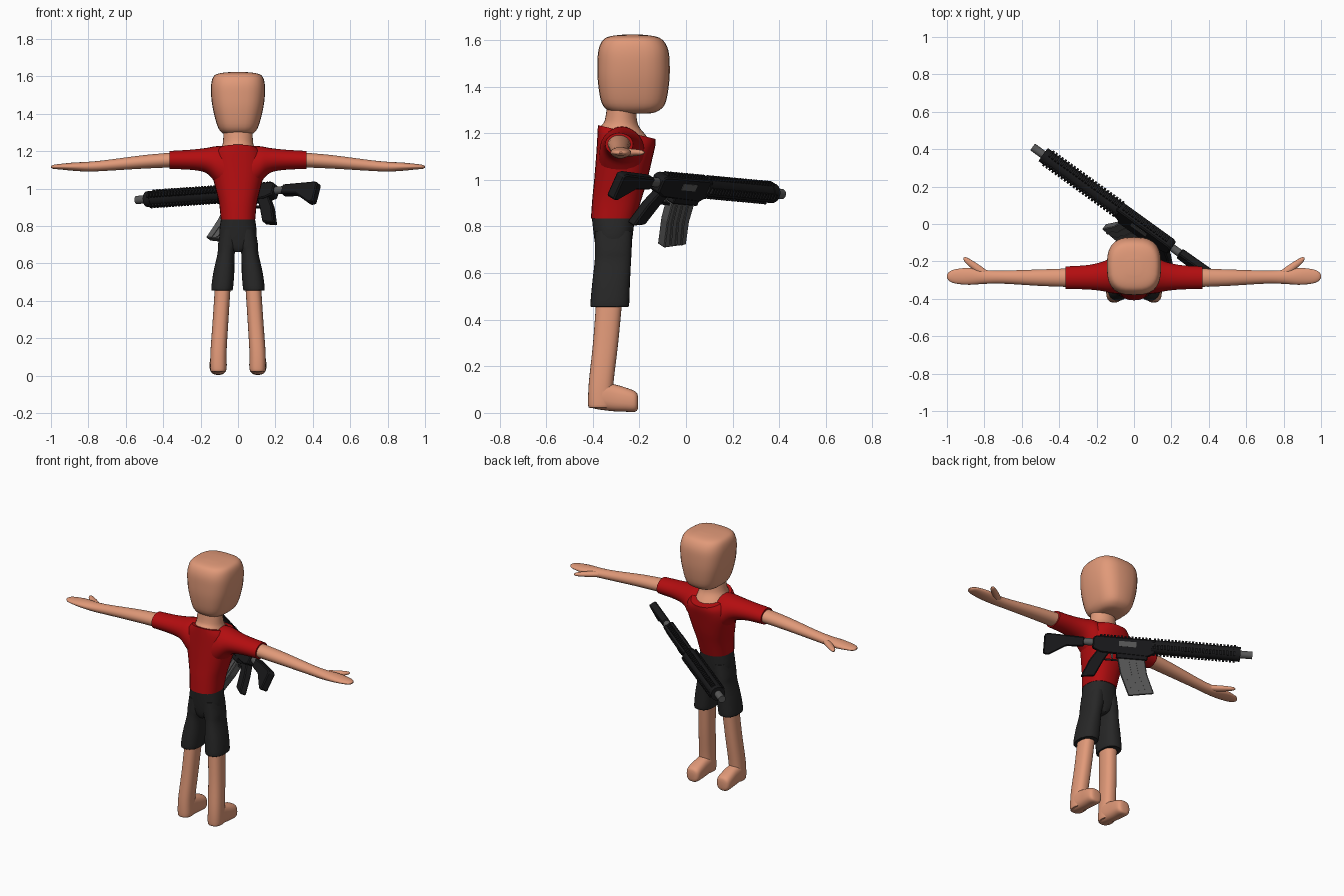
import bpy, bmesh
from math import cos, sin, pi, radians, copysign
from mathutils import Matrix, Vector

if "Cube" in bpy.data.objects:
    bpy.data.objects.remove(bpy.data.objects["Cube"])


def material(name, color):
    mat = bpy.data.materials.new(name)
    mat.use_nodes = True
    mat.diffuse_color = (*color, 1)
    mat.node_tree.nodes["Principled BSDF"].inputs["Base Color"].default_value = (*color, 1)
    return mat


SKIN = material("skin", (.75, .32, .19))
RED = material("shirt red", (.45, .004, .005))
CHARCOAL = material("shorts charcoal", (.02, .02, .02))
BLACK = material("gun black", (.01, .01, .011))
GREY = material("gun metal grey", (.1, .1, .1))


def finish(name, bm, mat, smooth=True):
    """Turn a bmesh into a finished object."""
    bmesh.ops.recalc_face_normals(bm, faces=bm.faces)
    mesh = bpy.data.meshes.new(name)
    bm.to_mesh(mesh)
    bm.free()
    mesh.materials.append(mat)
    obj = bpy.data.objects.new(name, mesh)
    bpy.context.collection.objects.link(obj)
    if smooth:
        bpy.ops.object.select_all(action="DESELECT")
        obj.select_set(True)
        bpy.context.view_layer.objects.active = obj
        bpy.ops.object.shade_smooth_by_angle(angle=radians(40))
    return obj


def spline(rings, steps=4):
    """Smooth interpolation through the ring list."""
    rings = [Vector(r + (0,) * (6 - len(r))) for r in rings]
    ext = [rings[0]] + rings + [rings[-1]]
    for p, q, r, s in zip(ext, ext[1:], ext[2:], ext[3:]):
        for k in range(steps):
            t = k / steps
            yield (q * 2 + (r - p) * t + (p * 2 - q * 5 + r * 4 - s) * t**2
                   + (q * 3 - p - r * 3 + s) * t**3) / 2
    yield rings[-1]


def loft(name, axis, rings, mat, side=1, power=2, count=28):
    """Rings: position, centre a, centre b, half a, half b, slope along b."""
    bm = bmesh.new()
    loops = []
    for pos, ca, cb, ha, hb, slope in spline(rings):
        loop = []
        for i in range(count):
            c, s = cos(2 * pi * i / count), sin(2 * pi * i / count)
            a = ha * copysign(abs(c) ** (2 / power), c)
            b = hb * copysign(abs(s) ** (2 / power), s)
            p = pos + slope * b
            co = {"x": (p, ca + a, cb + b), "y": (ca + a, p, cb + b),
                  "z": (ca + a, cb + b, p)}[axis]
            loop.append(bm.verts.new((co[0] * side, co[1], co[2])))
        loops.append(loop)
    for low, high in zip(loops, loops[1:]):
        for i in range(count):
            j = (i + 1) % count
            bm.faces.new((low[i], low[j], high[j], high[i]))
    bm.faces.new(loops[0])
    bm.faces.new(loops[-1])
    return finish(name, bm, mat)


# Head and neck
loft("head", "z", [
    (1.285, 0, -.225, .05, .07), (1.295, 0, -.225, .082, .105),
    (1.33, 0, -.225, .108, .137), (1.42, 0, -.225, .133, .153),
    (1.5, 0, -.225, .144, .155), (1.56, 0, -.226, .143, .149),
    (1.6, 0, -.228, .13, .128), (1.616, 0, -.23, .1, .095),
    (1.623, 0, -.23, .04, .04)], SKIN, power=2.8)
loft("neck", "z", [
    (1.19, 0, -.258, .098, .112, -.24), (1.213, 0, -.268, .09, .095, -.22),
    (1.25, 0, -.278, .08, .07, -.1), (1.33, 0, -.275, .078, .062)], SKIN)

# Shirt body and shorts waist
loft("shirt_body", "z", [
    (.835, 0, -.312, .092, .096), (.92, 0, -.296, .101, .106),
    (1, 0, -.28, .12, .114), (1.1, 0, -.265, .142, .12, -.1),
    (1.17, 0, -.256, .135, .124, -.2), (1.205, 0, -.254, .105, .124, -.24)],
    RED, power=2.4)
loft("shorts_waist", "z", [
    (.66, 0, -.312, .02, .06), (.69, 0, -.312, .075, .072),
    (.75, 0, -.312, .1, .082), (.845, 0, -.312, .09, .093)], CHARCOAL, power=2.4)

# Paired limbs and clothing
for side, label in ((1, "left"), (-1, "right")):
    loft(label + "_sleeve", "x", [
        (.06, -.275, 1.09, .1, .14), (.12, -.275, 1.128, .095, .098),
        (.17, -.28, 1.15, .078, .067), (.25, -.285, 1.154, .065, .054),
        (.365, -.287, 1.153, .06, .048)], RED, side)
    loft(label + "_arm", "x", [
        (.33, -.287, 1.154, .05, .04), (.5, -.287, 1.143, .044, .036),
        (.7, -.284, 1.124, .035, .029), (.8, -.283, 1.117, .037, .026),
        (.88, -.28, 1.117, .045, .022), (.95, -.28, 1.117, .039, .015),
        (.985, -.28, 1.116, .027, .011), (1, -.28, 1.116, .008, .004)], SKIN, side)
    loft(label + "_thumb", "x", [
        (.77, -.275, 1.117, .014, .012), (.82, -.25, 1.117, .026, .017),
        (.87, -.214, 1.117, .022, .014), (.9, -.193, 1.117, .016, .01),
        (.912, -.185, 1.117, .004, .004)], SKIN, side)
    loft(label + "_shorts_leg", "z", [
        (.455, .085, -.327, .05, .075), (.465, .085, -.327, .058, .083),
        (.55, .076, -.322, .056, .081), (.65, .064, -.314, .046, .078),
        (.7, .055, -.312, .052, .079), (.78, .048, -.312, .045, .08)],
        CHARCOAL, side, 2.4)
    loft(label + "_leg", "z", [
        (.022, .105, -.368, .036, .046), (.035, .105, -.368, .043, .052),
        (.13, .104, -.364, .043, .053), (.3, .093, -.345, .042, .054),
        (.5, .08, -.328, .042, .056)], SKIN, side, 2.4)
    loft(label + "_foot", "y", [
        (-.4, .105, .055, .036, .035), (-.37, .105, .073, .043, .059),
        (-.31, .105, .065, .044, .058), (-.26, .106, .057, .046, .052),
        (-.225, .106, .05, .044, .046), (-.21, .106, .047, .034, .037),
        (-.205, .106, .045, .018, .02)], SKIN, side, 2.6)

# Rifle frame: u runs from butt to muzzle, w is up, the whole gun is rolled
forward = Vector((-.81, .585, -.055)).normalized()
inward = Vector((-.585, -.81, 0)).normalized()
level = inward.cross(forward)
level = level if level.z > 0 else -level
up = level * cos(radians(27)) - inward * sin(radians(27))
across = up.cross(forward)
GUN = Matrix((forward, across, up)).transposed().to_4x4()
GUN.translation = Vector((.43, -.29, 1.005))


def plate(name, outline, width, mat, bevel=.006):
    """Side profile in (u, w) extruded across the gun."""
    bm = bmesh.new()
    face = bm.faces.new([bm.verts.new((u, -width / 2, w)) for u, w in outline])
    new = bmesh.ops.extrude_face_region(bm, geom=[face])["geom"]
    bmesh.ops.translate(bm, vec=(0, width, 0),
                        verts=[v for v in new if isinstance(v, bmesh.types.BMVert)])
    if bevel:
        bmesh.ops.bevel(bm, geom=bm.edges[:], offset=bevel, segments=1, affect="EDGES")
    bm.transform(GUN)
    return finish(name, bm, mat, False)


def block(name, start, end, low, high, width, mat, bevel=.004):
    return plate(name, [(start, low), (end, low), (end, high), (start, high)],
                 width, mat, bevel)


def tube(name, start, end, radius, mat, sides=16, height=0):
    bm = bmesh.new()
    place = Matrix.Translation(((start + end) / 2, 0, height)) @ Matrix.Rotation(pi / 2, 4, "Y")
    bmesh.ops.create_cone(bm, cap_ends=True, segments=sides, radius1=radius,
                          radius2=radius, depth=end - start, matrix=GUN @ place)
    return finish(name, bm, mat)


# Stock, receiver and barrel
plate("stock", [(0, -.09), (.03, -.095), (.13, -.035), (.23, -.03),
                (.23, .025), (.02, .03), (0, .022)], .045, BLACK)
tube("buffer_tube", .2, .32, .021, GREY)
plate("receiver", [(.28, -.035), (.33, -.055), (.6, -.062), (.64, -.04),
                   (.64, .04), (.3, .04), (.28, .028)], .062, BLACK)
block("magazine_well", .42, .6, -.082, -.04, .058, BLACK)
block("ejection_port", .43, .53, -.012, .018, .068, GREY, 0)
tube("handguard", .62, 1.12, .041, BLACK, 12)
tube("handguard_cap", 1.09, 1.13, .043, BLACK)
tube("barrel", 1.1, 1.2, .022, GREY)

# Grip, trigger and magazine
plate("pistol_grip", [(.31, -.04), (.385, -.045), (.35, -.1), (.305, -.195),
                      (.225, -.205), (.27, -.1)], .042, BLACK)
plate("trigger_guard", [(.35, -.098), (.43, -.098), (.43, -.088), (.35, -.088)],
      .016, BLACK, 0)
plate("trigger", [(.385, -.05), (.4, -.05), (.405, -.086), (.395, -.086)], .01, GREY, 0)
plate("magazine", [(.42, -.05), (.58, -.05), (.605, -.16), (.655, -.268),
                   (.51, -.292), (.452, -.17)], .042, GREY, .004)
for rib in range(3):
    shift = rib * .04
    plate("magazine_rib", [(.455 + shift, -.09), (.467 + shift, -.09),
                           (.49 + shift, -.17), (.545 + shift, -.27),
                           (.533 + shift, -.272), (.478 + shift, -.17)],
          .049, GREY, 0)

# Toothed rails along the top, bottom and both sides
for i in range(24):
    start = .63 + i * .02
    block("rail_tooth_upright", start, start + .011, -.05, .05, .026, BLACK, 0)
    block("rail_tooth_sideways", start, start + .011, -.013, .013, .1, BLACK, 0)
for i in range(15):
    start = .32 + i * .02
    block("receiver_rail_tooth", start, start + .011, .035, .05, .026, BLACK, 0)
